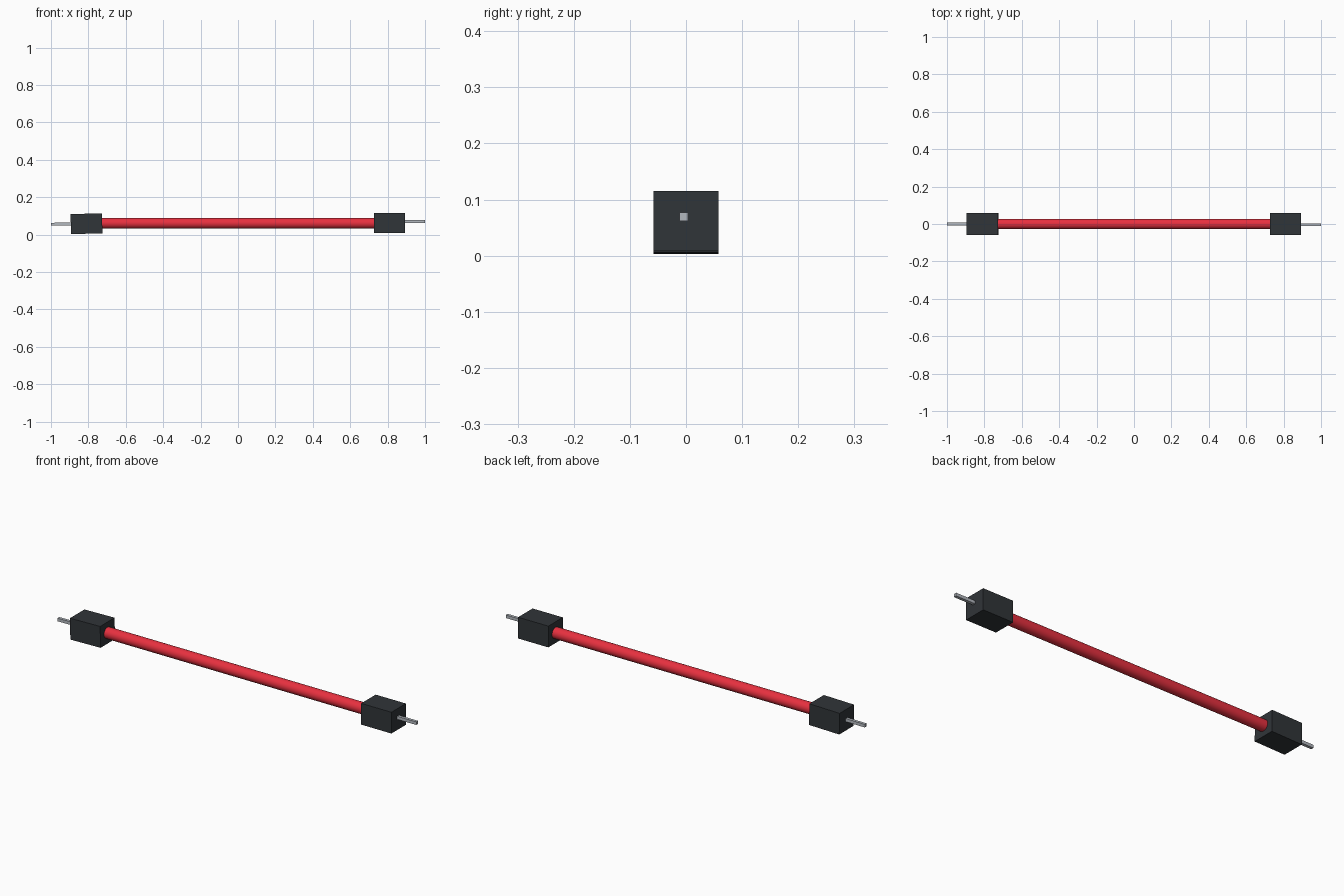
import bpy, math

if "Cube" in bpy.data.objects:
    bpy.data.objects.remove(bpy.data.objects["Cube"])


def material(name, color):
    m = bpy.data.materials.new(name)
    m.diffuse_color = color
    m.use_nodes = True
    m.node_tree.nodes["Principled BSDF"].inputs["Base Color"].default_value = m.diffuse_color
    return m


red = material("red_insulation", (0.80, 0.03, 0.05, 1))
black = material("black_plastic", (0.03, 0.035, 0.04, 1))
metal = material("pin_metal", (0.45, 0.48, 0.52, 1))


def box(name, center, size, mat, tilt=0.0):
    bpy.ops.mesh.primitive_cube_add(size=1, location=center, rotation=(0, tilt, 0))
    ob = bpy.context.object
    ob.name = name
    ob.scale = size
    ob.data.materials.append(mat)
    return ob


# insulated wire
bpy.ops.mesh.primitive_cylinder_add(vertices=32, radius=0.028, depth=1.50,
                                    location=(0, 0, 0.06), rotation=(0, math.pi / 2, 0))
wire = bpy.context.object
wire.name = "wire"
wire.data.materials.append(red)
bpy.ops.object.shade_smooth_by_angle(angle=math.radians(40))

# plug housings and square pins; the left end sits slightly tilted
ends = [("left", -1, 0.058, 0.056, 0.0, -0.02),
        ("right", 1, 0.0615, 0.0695, -0.004, 0.0)]
for side, s, z_house, z_pin, y_pin, tilt in ends:
    box(side + "_housing", (s * 0.81, 0, z_house), (0.168, 0.115, 0.107), black, tilt)
    box(side + "_pin", (s * 0.925, y_pin, z_pin), (0.15, 0.0145, 0.0155), metal,
        tilt * 0.5)
